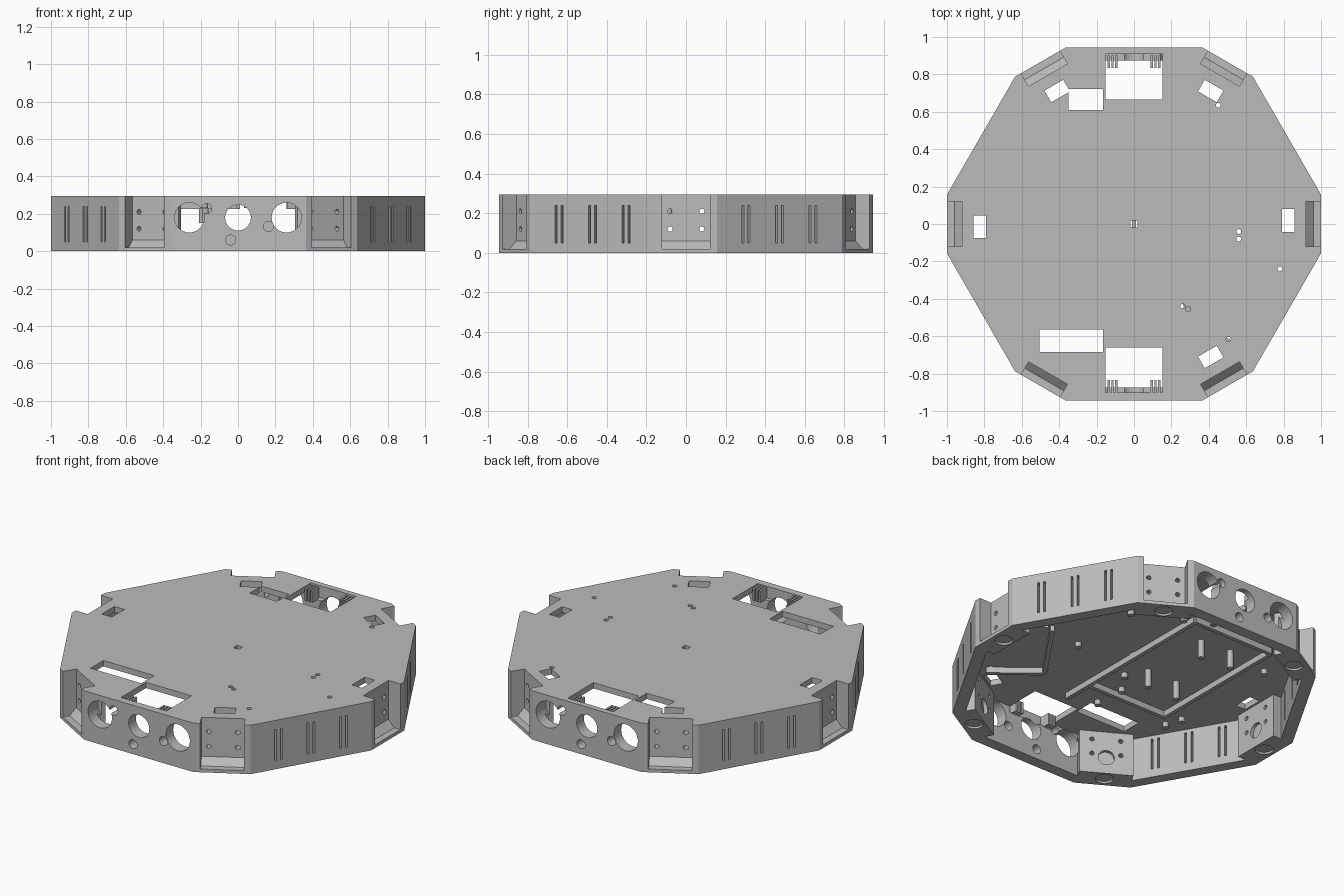
import bpy
import bmesh
from math import radians, cos, sin, pi
from mathutils import Matrix, Vector

cube = bpy.data.objects.get("Cube")
if cube:
    bpy.data.objects.remove(cube, do_unlink=True)

HEIGHT = 0.295
CEILING = 0.26

grey = bpy.data.materials.new("plain_grey")
grey.use_nodes = True
grey.diffuse_color = (0.5, 0.5, 0.5, 1)
grey.node_tree.nodes["Principled BSDF"].inputs["Base Color"].default_value = (0.5, 0.5, 0.5, 1)


def spin(degrees):
    return Matrix.Rotation(radians(degrees), 4, "Z")


def prism(bm, points, push, matrix=Matrix()):
    """Closed solid: a flat outline pushed along a vector."""
    push = Vector(push)
    low = [bm.verts.new(matrix @ Vector(p)) for p in points]
    high = [bm.verts.new(matrix @ (Vector(p) + push)) for p in points]
    count = len(low)
    faces = [bm.faces.new(low), bm.faces.new(high)]
    for i in range(count):
        j = (i + 1) % count
        faces.append(bm.faces.new((low[i], low[j], high[j], high[i])))
    bmesh.ops.recalc_face_normals(bm, faces=faces)


def box(bm, x0, x1, y0, y1, z0, z1, matrix=Matrix()):
    outline = [(x0, y0, z0), (x1, y0, z0), (x1, y1, z0), (x0, y1, z0)]
    prism(bm, outline, (0, 0, z1 - z0), matrix)


def rod(bm, centre, radius, push, matrix=Matrix(), sides=32):
    """Cylinder from centre along push."""
    turn = Vector(push).to_track_quat("Z", "Y")
    ring = [Vector(centre) + turn @ Vector((radius * cos(2 * pi * i / sides),
                                            radius * sin(2 * pi * i / sides), 0))
            for i in range(sides)]
    prism(bm, ring, push, matrix)


def make(name, bm):
    mesh = bpy.data.meshes.new(name)
    bm.to_mesh(mesh)
    bm.free()
    mesh.materials.append(grey)
    obj = bpy.data.objects.new(name, mesh)
    bpy.context.scene.collection.objects.link(obj)
    return obj


def cut(target, name, bm):
    cutter = make(name, bm)
    cutter.hide_render = True
    mod = target.modifiers.new(name, "BOOLEAN")
    mod.operation = "DIFFERENCE"
    mod.solver = "EXACT"
    mod.use_self = True
    mod.object = cutter
    bpy.context.view_layer.objects.active = target
    bpy.ops.object.modifier_apply(modifier=name)
    bpy.data.objects.remove(cutter, do_unlink=True)


# Outer body: six long and six short sides
bm = bmesh.new()
outline = [spin(60 * k) @ Vector((1, y, 0)) for k in range(6) for y in (-0.157, 0.157)]
prism(bm, outline, (0, 0, HEIGHT))
shell = make("shell", bm)

# Hollow underside, stepping inward behind each corner pocket
bm = bmesh.new()
step = [(0.924, -0.15, -0.1), (0.87, -0.15, -0.1), (0.87, 0.15, -0.1), (0.924, 0.15, -0.1)]
prism(bm, [spin(60 * k) @ Vector(p) for k in range(6) for p in step], (0, 0, CEILING + 0.1))
cut(shell, "cavity", bm)

# Corner pockets with a sloped foot
bm = bmesh.new()
side = [(0.92, -0.12, 0.06), (0.96, -0.12, 0.02), (1.05, -0.12, 0.02),
        (1.05, -0.12, 0.4), (0.92, -0.12, 0.4)]
for k in range(6):
    prism(bm, side, (0, 0.24, 0), spin(60 * k))
cut(shell, "pockets", bm)

# Screw holes of the pockets, magnet seats below and behind
bm = bmesh.new()
for k in range(6):
    m = spin(60 * k)
    for y in (-0.08, 0.08):
        for z in (0.12, 0.21):
            rod(bm, (0.8, y, z), 0.013, (0.15, 0, 0), m, 16)
    rod(bm, (0.93, 0, -0.05), 0.05, (0, 0, 0.062), m)
    rod(bm, (0.8, 0, 0.1), 0.045, (0.09, 0, 0), m)
cut(shell, "pocket_holes", bm)

# Paired slits in the four slanted long sides
bm = bmesh.new()
for angle in (30, 150, 210, 330):
    for group in (-0.195, 0, 0.195):
        for shift in (-0.018, 0.018):
            y = group + shift
            box(bm, 0.8, 1.05, y - 0.006, y + 0.006, 0.05, 0.24, spin(angle))
cut(shell, "slits", bm)

# Round sensor openings at the front and back
bm = bmesh.new()
ports = [(-0.26, 0.18, 0.08), (0, 0.18, 0.069), (0.26, 0.18, 0.08),
         (-0.04, 0.06, 0.027), (0.163, 0.133, 0.027), (-0.168, 0.228, 0.027)]
for angle in (0, 180):
    for x, z, r in ports:
        rod(bm, (x, -1.05, z), r, (0, 0.2, 0), spin(angle))
cut(shell, "ports", bm)

# Openings through the top
bm = bmesh.new()
windows = [(-0.152, 0.152, 0.665, 0.91), (-0.152, 0.152, -0.9, -0.66),
           (-0.35, -0.165, 0.61, 0.722), (-0.505, -0.165, -0.685, -0.563),
           (-0.018, 0.018, -0.018, 0.018),
           (-0.857, -0.79, -0.075, 0.045), (0.79, 0.857, -0.042, 0.08)]
for x0, x1, y0, y1 in windows:
    box(bm, x0, x1, y0, y1, 0.225, 0.4)
for angle in (60, 120, 300):
    box(bm, 0.785, 0.857, -0.058, 0.058, 0.225, 0.4, spin(angle))
for x, y in [(0.56, -0.04), (0.56, -0.08), (0.78, -0.24), (0.26, -0.44),
             (0.29, -0.455), (0.505, -0.615), (0.45, 0.635)]:
    rod(bm, (x, y, 0.225), 0.013, (0, 0, 0.2), sides=16)
cut(shell, "top_openings", bm)

# Snap clips at the outer edge of both large windows
bm = bmesh.new()
for angle in (0, 180):
    for sign in (-1, 1):
        for x in (0.095, 0.115, 0.135):
            c = sign * x
            box(bm, c - 0.006, c + 0.006, -0.9, -0.835, 0.22, 0.29, spin(angle))
make("snap_clips", bm)

# Stiffening ribs under the top
bm = bmesh.new()
ribs = [((0, -0.57), (0, 0.52)), ((0, 0.52), (-0.54, 0.52)), ((-0.54, 0.52), (-0.54, -0.385)),
        ((-0.54, -0.385), (0, -0.385)), ((0.27, -0.44), (0.52, -0.64)),
        ((0.27, -0.44), (0.54, -0.05))]
for start, end in ribs:
    a, b = Vector((*start, 0)), Vector((*end, 0))
    turn = Matrix.Translation(a) @ (b - a).to_track_quat("X", "Z").to_matrix().to_4x4()
    box(bm, 0, (b - a).length, -0.012, 0.012, 0.225, 0.27, turn)
make("ribs", bm)

# Mounting posts: tall and short
bm = bmesh.new()
tall = [(-0.19, 0.345), (-0.385, 0.36), (-0.376, -0.09), (-0.175, -0.088)]
short = [(0.315, 0.35), (0.31, -0.105), (-0.19, -0.33), (-0.178, -0.52), (-0.62, -0.47),
         (-0.65, -0.37), (-0.66, 0.32), (-0.1, 0.56), (0.05, 0.485), (-0.1, -0.2)]
for posts, length in ((tall, 0.12), (short, 0.04)):
    for x, y in posts:
        rod(bm, (x, y, 0.27), 0.018, (0, 0, -length), sides=20)
posts = make("mounting_posts", bm)
posts.select_set(True)
bpy.context.view_layer.objects.active = posts
bpy.ops.object.shade_smooth_by_angle(angle=radians(35))
